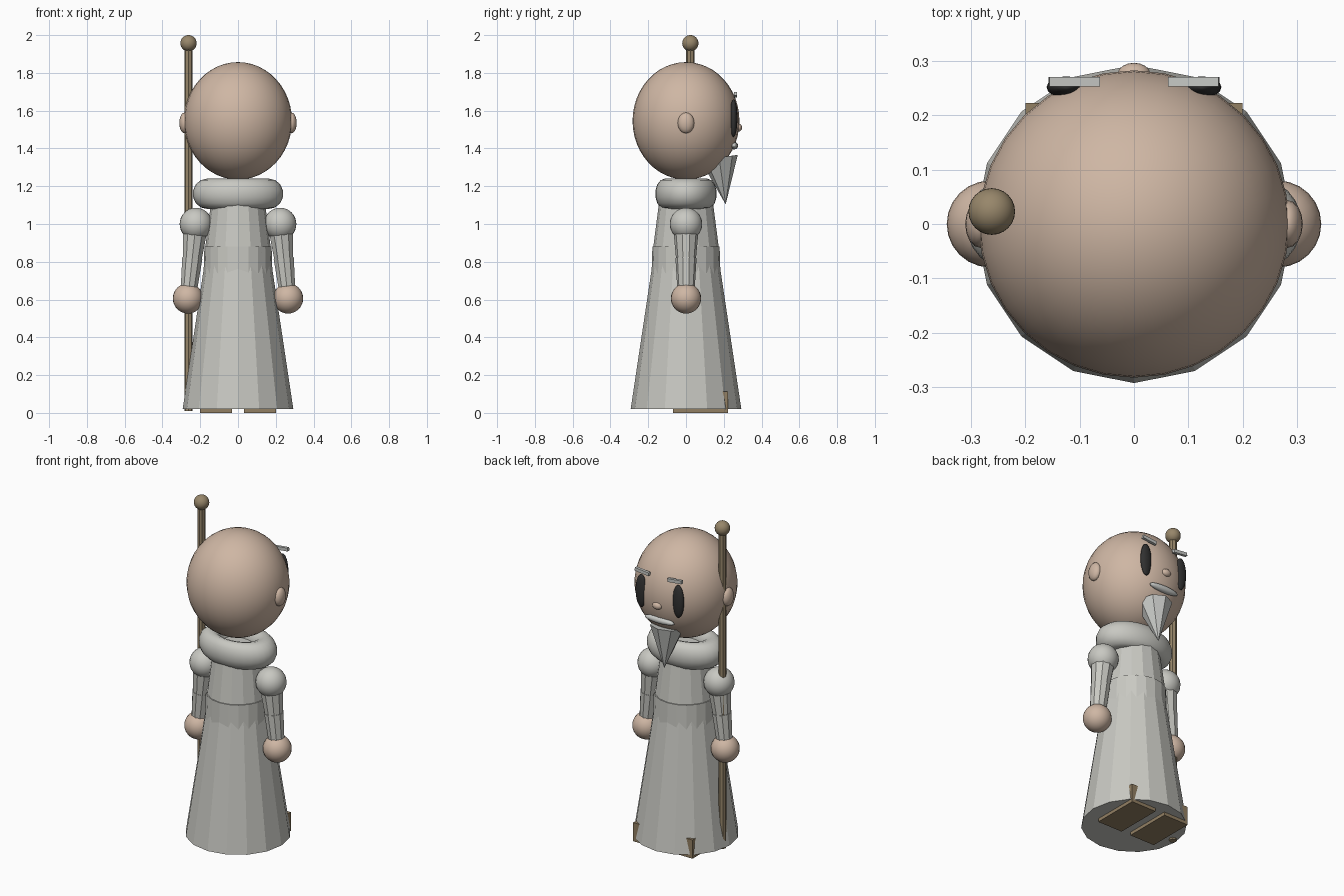
import bpy, bmesh, math
from mathutils import Vector, Matrix

cube = bpy.data.objects.get("Cube")
if cube:
    bpy.data.objects.remove(cube, do_unlink=True)


def material(name, r, g, b):
    m = bpy.data.materials.new(name)
    m.use_nodes = True
    m.diffuse_color = (r, g, b, 1)
    bsdf = next(n for n in m.node_tree.nodes if n.type == 'BSDF_PRINCIPLED')
    bsdf.inputs["Base Color"].default_value = (r, g, b, 1)
    return m


SKIN = material("skin", 0.62, 0.47, 0.37)
CLOTH = material("pale_cloth", 0.58, 0.58, 0.54)
HAIR = material("grey_hair", 0.57, 0.58, 0.56)
WOOD = material("staff_wood", 0.31, 0.24, 0.145)
LEATHER = material("shoe_leather", 0.29, 0.215, 0.125)
DARK = material("dark_eye", 0.03, 0.03, 0.03)


def finish(name, bm, mat, smooth):
    for f in bm.faces:
        f.smooth = smooth
    me = bpy.data.meshes.new(name)
    bm.to_mesh(me)
    bm.free()
    me.materials.append(mat)
    ob = bpy.data.objects.new(name, me)
    bpy.context.scene.collection.objects.link(ob)
    return ob


def ellipsoid(name, centre, radii, mat, seg=24, rings=16):
    bm = bmesh.new()
    m = Matrix.Translation(centre) @ Matrix.Diagonal((*radii, 1))
    bmesh.ops.create_uvsphere(bm, u_segments=seg, v_segments=rings, radius=1, matrix=m)
    return finish(name, bm, mat, True)


def cone(name, start, end, r1, r2, mat, sides):
    """Tapered tube from start (radius r1) to end (radius r2)."""
    a, b = Vector(start), Vector(end)
    axis = b - a
    bm = bmesh.new()
    m = Matrix.Translation((a + b) / 2) @ Vector((0, 0, 1)).rotation_difference(axis).to_matrix().to_4x4()
    bmesh.ops.create_cone(bm, cap_ends=True, segments=sides, radius1=r1, radius2=r2,
                          depth=axis.length, matrix=m)
    return finish(name, bm, mat, False)


def box(name, centre, size, mat, tilt=0):
    bm = bmesh.new()
    m = Matrix.Translation(centre) @ Matrix.Rotation(tilt, 4, 'Y') @ Matrix.Diagonal((*size, 1))
    bmesh.ops.create_cube(bm, size=1, matrix=m)
    return finish(name, bm, mat, False)


def ring(name, centre, major, minor, scale, mat, seg=32, sides=14):
    """Scaled ring made by spinning a circle."""
    bm = bmesh.new()
    m = Matrix.Translation((major, 0, 0)) @ Matrix.Rotation(math.pi / 2, 4, 'X')
    circle = bmesh.ops.create_circle(bm, segments=sides, radius=minor, matrix=m)
    bmesh.ops.spin(bm, geom=circle["verts"] + bm.edges[:], cent=(0, 0, 0), axis=(0, 0, 1),
                   angle=math.tau, steps=seg, use_merge=True)
    bmesh.ops.remove_doubles(bm, verts=bm.verts, dist=1e-5)
    bmesh.ops.recalc_face_normals(bm, faces=bm.faces)
    bmesh.ops.transform(bm, verts=bm.verts,
                        matrix=Matrix.Translation(centre) @ Matrix.Diagonal((*scale, 1)))
    return finish(name, bm, mat, True)


# Robe, waist band and collar
cone("robe_skirt", (0, 0, 0.02), (0, 0, 0.86), 0.293, 0.167, CLOTH, 16)
cone("waist_band", (0, 0, 0.72), (0, 0, 0.88), 0.183, 0.178, CLOTH, 20)
cone("robe_top", (0, 0, 0.85), (0, 0, 1.18), 0.177, 0.134, CLOTH, 16)
ring("collar", (0, 0, 1.16), 0.11, 0.05, (1.5, 1.02, 1.6), CLOTH)

# Head, nose, moustache and beard
ellipsoid("head", (0, 0, 1.546), (0.286, 0.283, 0.311), SKIN, 32, 24)
ellipsoid("nose", (0, 0.276, 1.51), (0.03, 0.021, 0.022), SKIN, 16, 10)
ellipsoid("moustache", (0, 0.255, 1.415), (0.1, 0.021, 0.02), HAIR, 16, 10)
cone("beard", (0, 0.175, 1.352), (0, 0.21, 1.104), 0.1, 0.0, HAIR, 8)

# Paired parts
for side, s in (("left", 1), ("right", -1)):
    ellipsoid(side + "_ear", (s * 0.283, 0, 1.535), (0.028, 0.044, 0.055), SKIN, 16, 10)
    ellipsoid(side + "_eye", (s * 0.125, 0.252, 1.56), (0.036, 0.02, 0.1), DARK, 16, 12)
    box(side + "_eyebrow", (s * 0.11, 0.262, 1.685), (0.094, 0.017, 0.02), HAIR,
        -s * math.radians(6))

    shoulder = Vector((s * 0.223, 0, 1.0))
    elbow = Vector((s * 0.242, 0, 0.82))
    hand = Vector((s * 0.265, 0, 0.606))
    ellipsoid(side + "_shoulder", shoulder, (0.086, 0.086, 0.086), CLOTH)
    cone(side + "_upper_sleeve", shoulder, elbow, 0.07, 0.053, CLOTH, 10)
    cone(side + "_lower_sleeve", elbow, hand, 0.056, 0.043, CLOTH, 10)
    ellipsoid(side + "_hand", hand, (0.08, 0.08, 0.08), SKIN)

    box(side + "_shoe", (s * 0.116, 0.077, 0.057), (0.168, 0.292, 0.114), LEATHER)

# Staff
cone("staff_shaft", (-0.262, 0.023, 0.01), (-0.262, 0.023, 1.95), 0.022, 0.022, WOOD, 8)
ellipsoid("staff_knob", (-0.262, 0.023, 1.957), (0.043, 0.043, 0.043), WOOD)
